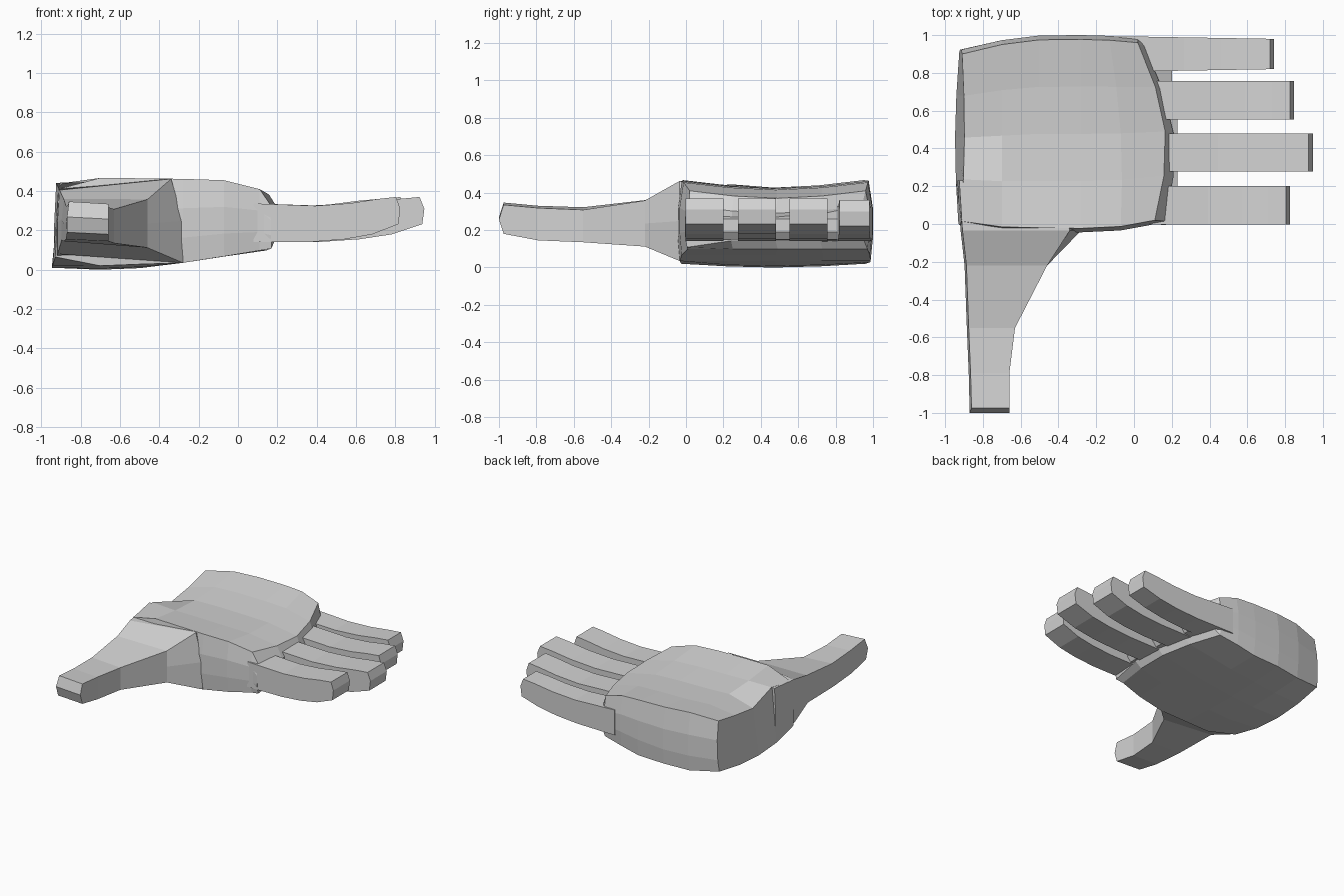
import bpy, bmesh, math

cube = bpy.data.objects.get("Cube")
if cube:
    bpy.data.objects.remove(cube, do_unlink=True)

grey = bpy.data.materials.new("light_grey")
grey.use_nodes = True
COLOUR = (0.65, 0.65, 0.65, 1)
grey.diffuse_color = COLOUR
grey.node_tree.nodes["Principled BSDF"].inputs["Base Color"].default_value = COLOUR


def loft(name, rings):
    """Skin a row of closed rings and cap both ends with strips, with flat faces."""
    bm = bmesh.new()
    rows = [[bm.verts.new(p) for p in ring] for ring in rings]
    count = len(rows[0])
    for a, b in zip(rows, rows[1:]):
        for i in range(count):
            j = (i + 1) % count
            bm.faces.new((a[i], a[j], b[j], b[i]))
    for row in (rows[0], rows[-1]):
        for i in range((count - 1) // 2):
            corners = [row[i], row[i + 1], row[count - 2 - i], row[count - 1 - i]]
            bm.faces.new(list(dict.fromkeys(corners)))
    bmesh.ops.recalc_face_normals(bm, faces=bm.faces)
    mesh = bpy.data.meshes.new(name)
    bm.to_mesh(mesh)
    bm.free()
    mesh.materials.append(grey)
    obj = bpy.data.objects.new(name, mesh)
    bpy.context.collection.objects.link(obj)
    return obj


# Palm: cross-sections along x, hollowed on top and rounded beneath
HOLLOW = (0, 0.028, 0.04, 0.028, 0)
HEEL_HOLLOW = (0.04, 0.005, 0.085, 0.055, 0.012)
FLAT = (0, 0, 0, 0, 0)
ROUNDED = (0.02, 0.006, 0, 0.006, 0.02)
HEEL_ROUNDED = (0.055, 0.012, 0, 0.01, 0.04)
TUCKED = (0, 0.035, 0.04, 0.04, 0.04)


def palm_ring(x_top, x_bot, skew, y0, y1, z_bot, z_top, bow_top, bow_bot, dips, lifts):
    top, bottom = [], []
    for t, dip, lift in zip((0, 0.25, 0.5, 0.75, 1), dips, lifts):
        arch = math.sin(math.pi * t)
        y = y0 + (y1 - y0) * t
        inset = 0.03 * (0.5 - t)
        top.append((x_top + skew * t + bow_top * arch, y + inset, z_top - dip))
        bottom.append((x_bot + skew * t + bow_bot * arch, y + inset / 3, z_bot + lift))

    def side(t, y, level):
        return (x_bot + skew * t + (x_top - x_bot) * level, y,
                z_bot + (z_top - z_bot) * level)

    return ([side(0, y0 - 0.006, 0.65)] + top
            + [side(1, y1 + 0.008, 0.65), side(1, y1 + 0.008, 0.3)]
            + bottom[::-1] + [side(0, y0 - 0.006, 0.3)])


palm_sections = [
    (-0.915, -0.93, 0.005, 0.0, 0.915, 0.01, 0.45, 0.015, -0.02, HEEL_HOLLOW, HEEL_ROUNDED),
    (-0.70, -0.70, 0, -0.03, 0.965, 0.0, 0.467, 0, 0, HOLLOW, ROUNDED),
    (-0.50, -0.50, 0, -0.035, 0.99, 0.008, 0.465, 0, 0, HOLLOW, ROUNDED),
    (-0.28, -0.28, 0, -0.038, 0.992, 0.035, 0.462, 0, 0, HOLLOW, FLAT),
    (-0.07, -0.07, -0.06, -0.028, 0.988, 0.068, 0.455, 0.03, 0.03, HOLLOW, FLAT),
    (0.11, 0.11, -0.09, 0.005, 0.975, 0.098, 0.41, 0.10, 0.08, HOLLOW, FLAT),
    (0.165, 0.17, -0.11, 0.0, 0.955, 0.108, 0.33, 0.10, 0.06, HOLLOW, TUCKED),
]
loft("palm", [palm_ring(*s) for s in palm_sections])


# Thumb: tapering sections along -y, ending in a blunt tip
def thumb_ring(y, y_mid, x0, x1, bot_0, bot_1, top_0, top_1, lean):
    return [(x0, y, bot_0), (x0, y_mid, (bot_0 + top_0) / 2), (x0 + 0.01, y, top_0),
            (x1 - lean, y, top_1), (x1, y_mid, (bot_1 + top_1) / 2), (x1, y, bot_1)]


thumb_sections = [
    (0.23, 0.23, -0.935, -0.32, 0.025, 0.045, 0.44, 0.42, 0.05),
    (-0.035, -0.035, -0.918, -0.28, 0.08, 0.035, 0.405, 0.462, 0.06),
    (-0.22, -0.22, -0.897, -0.46, 0.15, 0.112, 0.36, 0.358, 0.0),
    (-0.55, -0.55, -0.885, -0.63, 0.145, 0.135, 0.322, 0.308, 0.0),
    (-0.79, -0.79, -0.875, -0.66, 0.155, 0.145, 0.33, 0.318, 0.0),
    (-0.975, -1.0, -0.87, -0.66, 0.19, 0.18, 0.347, 0.335, 0.0),
]
loft("thumb", [thumb_ring(*s) for s in thumb_sections])

# Finger side profile: fraction of length and height, underside then tip then top
FINGER = [(0, 0.14), (0.40, 0.142), (0.62, 0.155), (0.81, 0.18), (0.988, 0.232),
          (1, 0.31), (0.972, 0.37), (0.85, 0.36), (0.66, 0.338), (0.42, 0.325), (0, 0.337)]


def finger(name, start, tip, y0, y1, flare=0, lower=0):
    """Extrude the side profile across the width, optionally flared at the base."""
    def side(y, spread):
        return [(start + f * (tip - start), y + spread * (1 - f),
                 z - lower * f * (z > 0.2)) for f, z in FINGER]
    loft(name, [side(y0, -flare), side(y1, flare)])


finger("index_finger", 0.08, 0.825, -0.003, 0.2)
finger("middle_finger", 0.08, 0.948, 0.278, 0.48)
finger("ring_finger", 0.08, 0.848, 0.553, 0.757)
finger("little_finger", -0.08, 0.742, 0.82, 0.98, flare=0.014, lower=0.01)

# Webs: short blocks between the finger roots
for number, (y0, y1) in enumerate([(0.18, 0.3), (0.46, 0.57), (0.74, 0.84)], 1):
    reach = 0.23 if number < 3 else 0.2
    loft(f"finger_web_{number}", [
        [(0.08, y, 0.14), (reach - 0.03, y, 0.15), (reach, y, 0.19),
         (reach, y, 0.26), (0.08, y, 0.32)] for y in (y0, y1)])
